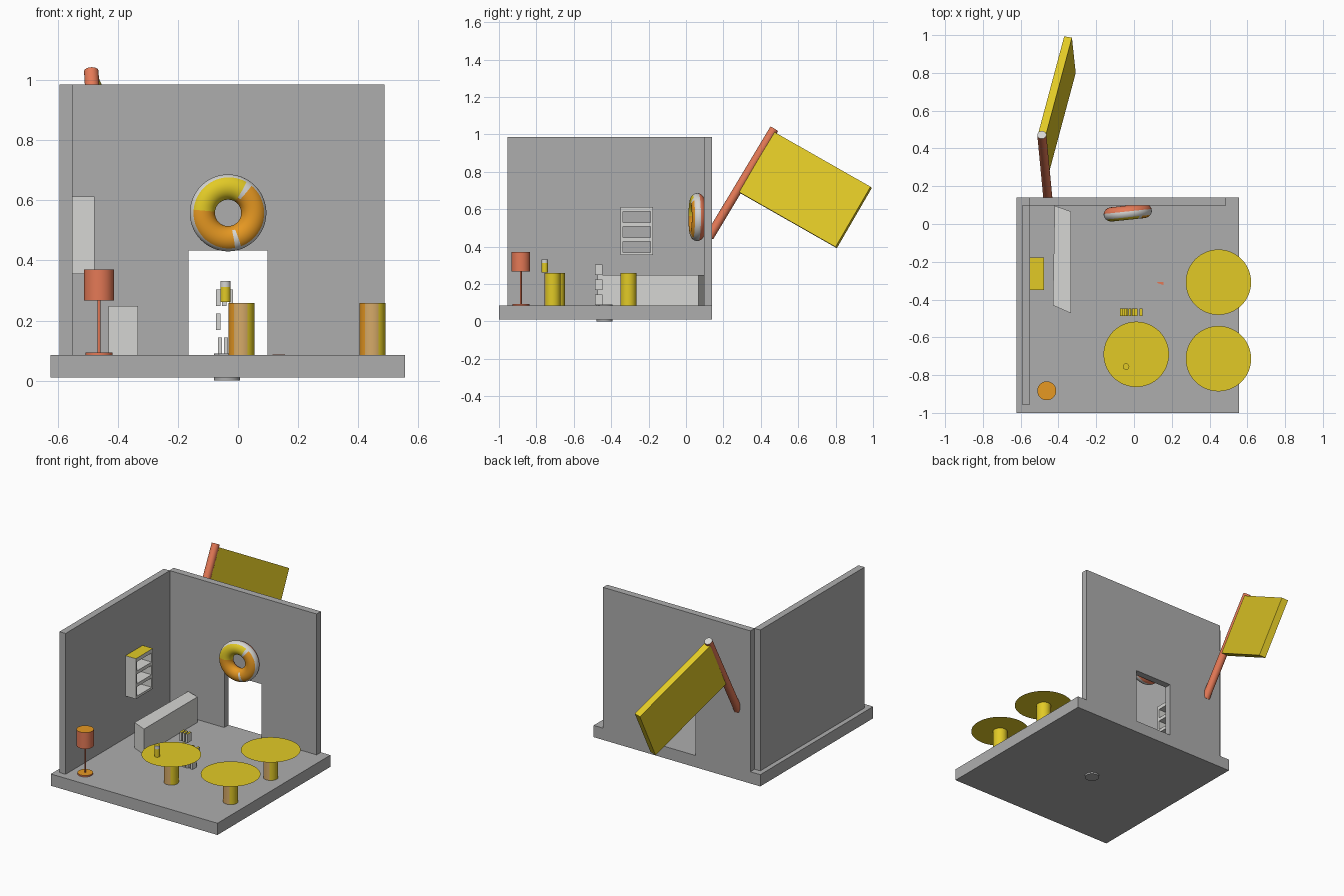
import bpy, bmesh, math
from mathutils import Vector

if "Cube" in bpy.data.objects:
    bpy.data.objects.remove(bpy.data.objects["Cube"])


def mat(name, r, g, b):
    m = bpy.data.materials.new(name)
    lin = [((c / 255 + 0.055) / 1.055) ** 2.4 for c in (r, g, b)]
    m.diffuse_color = (*lin, 1)
    m.use_nodes = True
    m.node_tree.nodes["Principled BSDF"].inputs["Base Color"].default_value = m.diffuse_color
    return m


GREY = mat("wall grey", 174, 174, 174)
LIGHT = mat("light grey", 214, 214, 211)
YELLOW = mat("yellow", 226, 202, 38)
ORANGE = mat("orange", 230, 152, 34)
SALMON = mat("salmon", 228, 121, 86)
TAN = mat("tan", 214, 170, 104)


def finish(name, bm, mats, rule=None, smooth=False):
    """Turn a bmesh into an object; rule(normal, centre) picks the material slot."""
    bmesh.ops.recalc_face_normals(bm, faces=bm.faces)
    bm.normal_update()
    if rule:
        for f in bm.faces:
            f.material_index = rule(f.normal, f.calc_center_median())
    me = bpy.data.meshes.new(name)
    bm.to_mesh(me)
    bm.free()
    for m in mats:
        me.materials.append(m)
    ob = bpy.data.objects.new(name, me)
    bpy.context.collection.objects.link(ob)
    if smooth:
        bpy.ops.object.select_all(action='DESELECT')
        ob.select_set(True)
        bpy.context.view_layer.objects.active = ob
        bpy.ops.object.shade_smooth_by_angle(angle=math.radians(35))
    return ob


def add_box(bm, x0, x1, y0, y1, z0, z1):
    vs = bmesh.ops.create_cube(bm, size=1)["verts"]
    for v in vs:
        v.co = Vector((x0 if v.co.x < 0 else x1,
                       y0 if v.co.y < 0 else y1,
                       z0 if v.co.z < 0 else z1))


def box(name, dims, mats, rule=None):
    bm = bmesh.new()
    add_box(bm, *dims)
    return finish(name, bm, mats, rule)


def prism(name, pts, offset, mats):
    bm = bmesh.new()
    f = bm.faces.new([bm.verts.new(p) for p in pts])
    ext = bmesh.ops.extrude_face_region(bm, geom=[f], use_keep_orig=True)["geom"]
    for e in ext:
        if isinstance(e, bmesh.types.BMVert):
            e.co += Vector(offset)
    return finish(name, bm, mats)


def rod(name, a, b, r, mats, rule=None, seg=40):
    a, b = Vector(a), Vector(b)
    d = b - a
    bm = bmesh.new()
    bmesh.ops.create_cone(bm, cap_ends=True, segments=seg, radius1=r, radius2=r, depth=d.length)
    rot = Vector((0, 0, 1)).rotation_difference(d.normalized()).to_matrix()
    for v in bm.verts:
        v.co = rot @ v.co + (a + b) / 2
    return finish(name, bm, mats, rule, True)


def top_rule(n, c):
    return 1 if n.z > 0.5 else 0


F = 0.085  # floor level

# Floor, walls and floor plug
box("floor", (-0.623, 0.555, -1.0, 0.14, 0.01, F), [GREY])
rod("floor_plug", (-0.037, -0.435, 0), (-0.037, -0.435, 0.09), 0.043, [GREY])
box("left_wall", (-0.593, -0.55, -0.955, 0.097, F, 0.985), [GREY])
door = [(-0.553, F), (-0.165, F), (-0.165, 0.433), (0.098, 0.433),
        (0.098, F), (0.488, F), (0.488, 0.985), (-0.553, 0.985)]
prism("back_wall", [(x, 0.097, z) for x, z in door], (0, 0.043, 0), [GREY])

# Counter with skewed ends
prism("counter", [(-0.42, 0.097, F), (-0.333, 0.066, F), (-0.333, -0.473, F), (-0.43, -0.43, F)],
      (0, 0, 0.163), [LIGHT])

# Tables: flat round top on a thick column
def column_rule(n, c):
    if abs(n.z) > 0.5 or n.x > 0.5:
        return 0
    if n.x < -0.6:
        return 2
    return 1 if n.y < 0 else 0


for i, (x, y) in enumerate([(0.012, -0.69), (0.447, -0.308), (0.447, -0.713)]):
    rod(f"table_column_{i}", (x, y, F), (x, y, 0.259), 0.043, [YELLOW, TAN, ORANGE], column_rule)
    bm = bmesh.new()
    bmesh.ops.create_circle(bm, cap_ends=True, segments=64, radius=0.173)
    for v in bm.verts:
        v.co += Vector((x, y, 0.261))
    finish(f"table_top_{i}", bm, [YELLOW])

# Shaker on the first table
rod("shaker_body", (-0.042, -0.755, 0.261), (-0.042, -0.755, 0.312), 0.017, [YELLOW], seg=24)
rod("shaker_cap", (-0.042, -0.755, 0.312), (-0.042, -0.755, 0.332), 0.017, [LIGHT, YELLOW], top_rule, 24)

# Floor lamp
lx, ly = -0.462, -0.883
rod("lamp_base", (lx, ly, F), (lx, ly, 0.094), 0.045, [SALMON, ORANGE], top_rule)
rod("lamp_pole", (lx, ly, 0.094), (lx, ly, 0.27), 0.005, [SALMON], seg=16)
rod("lamp_shade", (lx, ly, 0.266), (lx, ly, 0.37), 0.05, [SALMON, ORANGE], top_rule)

# Wall shelf: two sides and four boards, open to the wall
bm = bmesh.new()
for y0, y1 in [(-0.35, -0.337), (-0.191, -0.177)]:
    add_box(bm, -0.55, -0.477, y0, y1, 0.354, 0.612)
for z0, z1 in [(0.354, 0.369), (0.428, 0.449), (0.508, 0.53), (0.588, 0.612)]:
    add_box(bm, -0.55, -0.477, -0.337, -0.191, z0, z1)
finish("wall_shelf", bm, [LIGHT, YELLOW], lambda n, c: 1 if n.z > 0.5 and c.z > 0.6 else 0)

# Three rows of small books
rows = [(0.088, (-0.067, -0.047, -0.027, 0.005)),
        (0.168, (-0.073, -0.01, 0.03)),
        (0.248, (-0.073, -0.053, -0.03))]
for r, (z, xs) in enumerate(rows):
    bm = bmesh.new()
    for x in xs:
        add_box(bm, x, x + 0.014, -0.486, -0.447, z, z + 0.056)
    finish(f"book_row_{r}", bm, [LIGHT, YELLOW], top_rule)

# Small chip lying on the floor
prism("floor_chip", [(0.115, -0.309, F), (0.157, -0.306, F), (0.155, -0.323, F)], (0, 0, 0.002), [SALMON])

# Ring-shaped sign: icing in front, pale rim, baked back
R, r, NU, NV = 0.086, 0.042, 72, 36
tilt = math.radians(6)
bm = bmesh.new()
grid = []
for i in range(NU):
    u = 2 * math.pi * i / NU
    ring = []
    for j in range(NV):
        v = 2 * math.pi * j / NV
        d = R + r * math.cos(v)
        ring.append(bm.verts.new((d * math.cos(u), 0.9 * r * math.sin(v), d * math.sin(u))))
    grid.append(ring)
for i in range(NU):
    for j in range(NV):
        k, l = (i + 1) % NU, (j + 1) % NV
        bm.faces.new((grid[i][j], grid[k][j], grid[k][l], grid[i][l]))


def ring_rule(n, c):
    outer = math.hypot(c.x, c.z) > R
    ang = math.degrees(math.atan2(c.z, c.x)) % 360
    if n.y > 0.1:
        return 3
    if outer and n.y > -0.72:
        return 2
    if 52 < ang < 62 or 280 < ang < 292:
        return 2 if outer or n.y < -0.8 else 1
    return 0 if 62 <= ang < 175 else 1


sign = finish("ring_sign", bm, [YELLOW, ORANGE, LIGHT, SALMON], ring_rule, True)
sign.rotation_euler = (0, 0, tilt)
sign.location = (-0.033, 0.06, 0.558)

# Slanted flag pole and thick flag behind the back wall
rod("flag_pole", (-0.455, 0.125, 0.452), (-0.488, 0.472, 1.03), 0.024, [SALMON, LIGHT],
    lambda n, c: 1 if n.z > 0.5 and c.z > 1.0 else 0)
A = Vector((-0.487, 0.475, 1.01))
u = Vector((-0.349, 0.99, 0.717)) - A
v = Vector((-0.467, 0.288, 0.688)) - A
n = u.cross(v).normalized() * 0.042
prism("flag", [p - n / 2 for p in (A, A + u, A + u + v, A + v)], n, [YELLOW])
